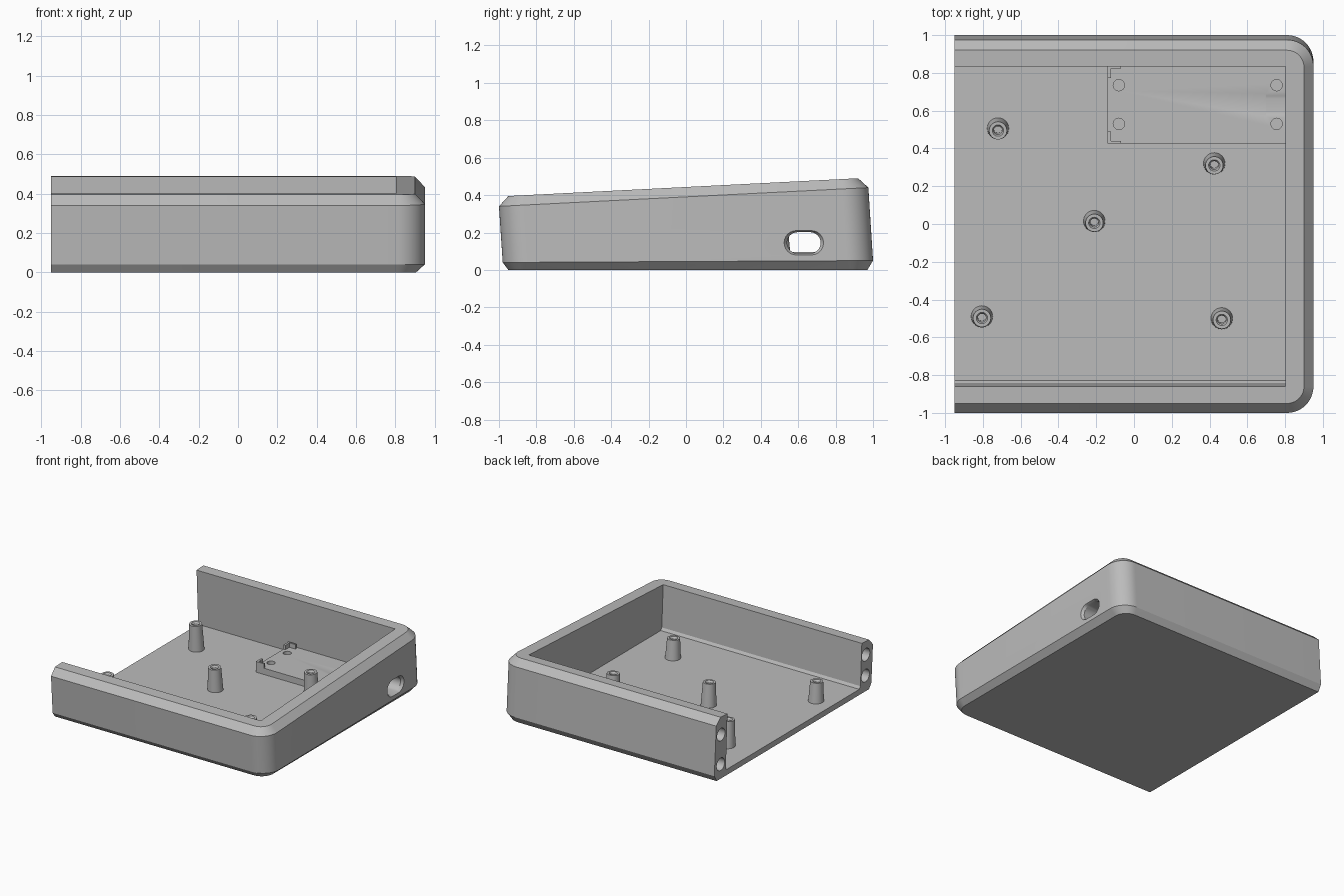
import bpy, bmesh, math
from math import cos, sin, pi, radians

cube = bpy.data.objects.get("Cube")
if cube:
    bpy.data.objects.remove(cube)

grey = bpy.data.materials.new("matte grey")
grey.use_nodes = True
GREY = (0.5, 0.5, 0.5, 1)
grey.diffuse_color = GREY
grey.node_tree.nodes["Principled BSDF"].inputs["Base Color"].default_value = GREY


def loft(name, rings, closed=False):
    """Skin a list of equal-length rings; cap both ends, or join last to first."""
    bm = bmesh.new()
    loops = [[bm.verts.new(p) for p in ring] for ring in rings]
    n = len(loops[0])
    pairs = list(zip(loops, loops[1:]))
    if closed:
        pairs.append((loops[-1], loops[0]))
    else:
        bm.faces.new(loops[0])
        bm.faces.new(loops[-1])
    for a, b in pairs:
        for i in range(n):
            j = (i + 1) % n
            bm.faces.new((a[i], a[j], b[j], b[i]))
    bmesh.ops.recalc_face_normals(bm, faces=bm.faces)
    mesh = bpy.data.meshes.new(name)
    bm.to_mesh(mesh)
    bm.free()
    obj = bpy.data.objects.new(name, mesh)
    mesh.materials.append(grey)
    bpy.context.collection.objects.link(obj)
    return obj


def box(name, x0, x1, y0, y1, z0, z1):
    return loft(name, [[(x0, y0, z), (x1, y0, z), (x1, y1, z), (x0, y1, z)]
                       for z in (z0, z1)])


def cylinder(name, start, end, r, axis, n=32):
    """Cylinder along x or z, given its end centres."""
    rings = []
    for cx, cy, cz in (start, end):
        ring = []
        for i in range(n):
            u, v = r * cos(2 * pi * i / n), r * sin(2 * pi * i / n)
            ring.append((cx, cy + u, cz + v) if axis == "x" else (cx + u, cy + v, cz))
        rings.append(ring)
    return loft(name, rings)


def cut(target, cutter):
    mod = target.modifiers.new("cut " + cutter.name, "BOOLEAN")
    mod.operation = "DIFFERENCE"
    mod.solver = "EXACT"
    mod.object = cutter
    cutter.hide_render = True
    cutter.hide_set(True)


def smooth(obj):
    bpy.ops.object.select_all(action="DESELECT")
    obj.select_set(True)
    bpy.context.view_layer.objects.active = obj
    for mod in list(obj.modifiers):
        bpy.ops.object.modifier_apply(modifier=mod.name)
    bpy.ops.object.shade_smooth_by_angle(angle=radians(25))


# Case shell: outline rounded at its +x corners, open end at -x
LEFT = -0.95


def outline(y0, y1, x1, r, z0, z1, n=12):
    pts = [(LEFT, y0)]
    for cy, start in ((y0 + r, -pi / 2), (y1 - r, 0)):
        for i in range(n + 1):
            a = start + pi / 2 * i / n
            pts.append((x1 - r + r * cos(a), cy + r * sin(a)))
    pts.append((LEFT, y1))
    return [(x, y, z0 + (z1 - z0) * (y - y0) / (y1 - y0)) for x, y in pts]


case = loft("case_shell", [
    outline(-0.95, 0.97, 0.905, 0.10, 0, 0),
    outline(-0.98, 1.0, 0.95, 0.14, 0.04, 0.05),
    outline(-1.0, 0.975, 0.95, 0.14, 0.34, 0.44),
    outline(-0.95, 0.92, 0.90, 0.09, 0.395, 0.49)])

# Tray cavity, leaning with the walls
FLOOR = 0.045
section = [(-0.828, FLOOR), (0.855, FLOOR), (0.82, 0.8), (-0.88, 0.8), (-0.842, 0.065)]
cut(case, loft("cavity_cutter", [[(x, y, z) for y, z in section] for x in (-1.2, 0.803)]))

# Magnet sockets in the open wall ends
for i, (y, z) in enumerate([(0.915, 0.35), (0.92, 0.115), (-0.91, 0.29), (-0.905, 0.125)]):
    cut(case, cylinder(f"socket_cutter_{i}", (-1.0, y, z), (-0.85, y, z), 0.05, "x"))


# Port opening with a flared mouth
def slot(x, half, r, n=12):
    pts = []
    for side, start in ((1, -pi / 2), (-1, pi / 2)):
        for i in range(n + 1):
            a = start + pi * i / n
            pts.append((x, 0.63 + side * (half - r) + r * cos(a), 0.145 + r * sin(a)))
    return pts


port = loft("port_cutter", [slot(0.70, 0.09, 0.057), slot(0.93, 0.09, 0.057),
                            slot(0.952, 0.107, 0.066), slot(1.0, 0.107, 0.066)])
cut(case, port)
smooth(case)

# Circuit board platform
TOP = 0.095
board = box("board_platform", -0.14, 0.815, 0.425, 0.86, 0.03, TOP)
cut(board, port)
for i, x in enumerate((-0.08, 0.755)):
    for j, y in enumerate((0.53, 0.735)):
        cut(board, cylinder(f"peg_hole_cutter_{i}{j}", (x, y, 0.06), (x, y, 0.2), 0.03, "z"))
smooth(board)

# Corner clips at the platform's inner end
for label, edge, s in (("front", 0.425, 1), ("back", 0.838, -1)):
    box(f"{label}_clip_long", -0.14, -0.07, edge, edge + s * 0.014, TOP - 0.01, TOP + 0.035)
    box(f"{label}_clip_side", -0.14, -0.123, edge, edge + s * 0.065, TOP - 0.01, TOP + 0.035)

# Screw standoffs, leaning square to the sloped rim
LEAN = 0.051
for i, (x, y) in enumerate([(-0.72, 0.505), (0.425, 0.32), (-0.21, 0.015),
                            (-0.805, -0.49), (0.465, -0.50)]):
    height = 0.18 + LEAN * y
    profile = [(0.058, -0.01), (0.047, height), (0.03, height),
               (0.022, height - 0.012), (0.022, 0.02)]
    rings = []
    for r, h in profile:
        ring = []
        for k in range(32):
            a = 2 * pi * k / 32
            dy = r * sin(a)
            slope = LEAN if h > 0 else 0
            ring.append((x + r * cos(a), y + dy - LEAN * h, FLOOR + h + slope * dy))
        rings.append(ring)
    smooth(loft(f"standoff_{i + 1}", rings))
